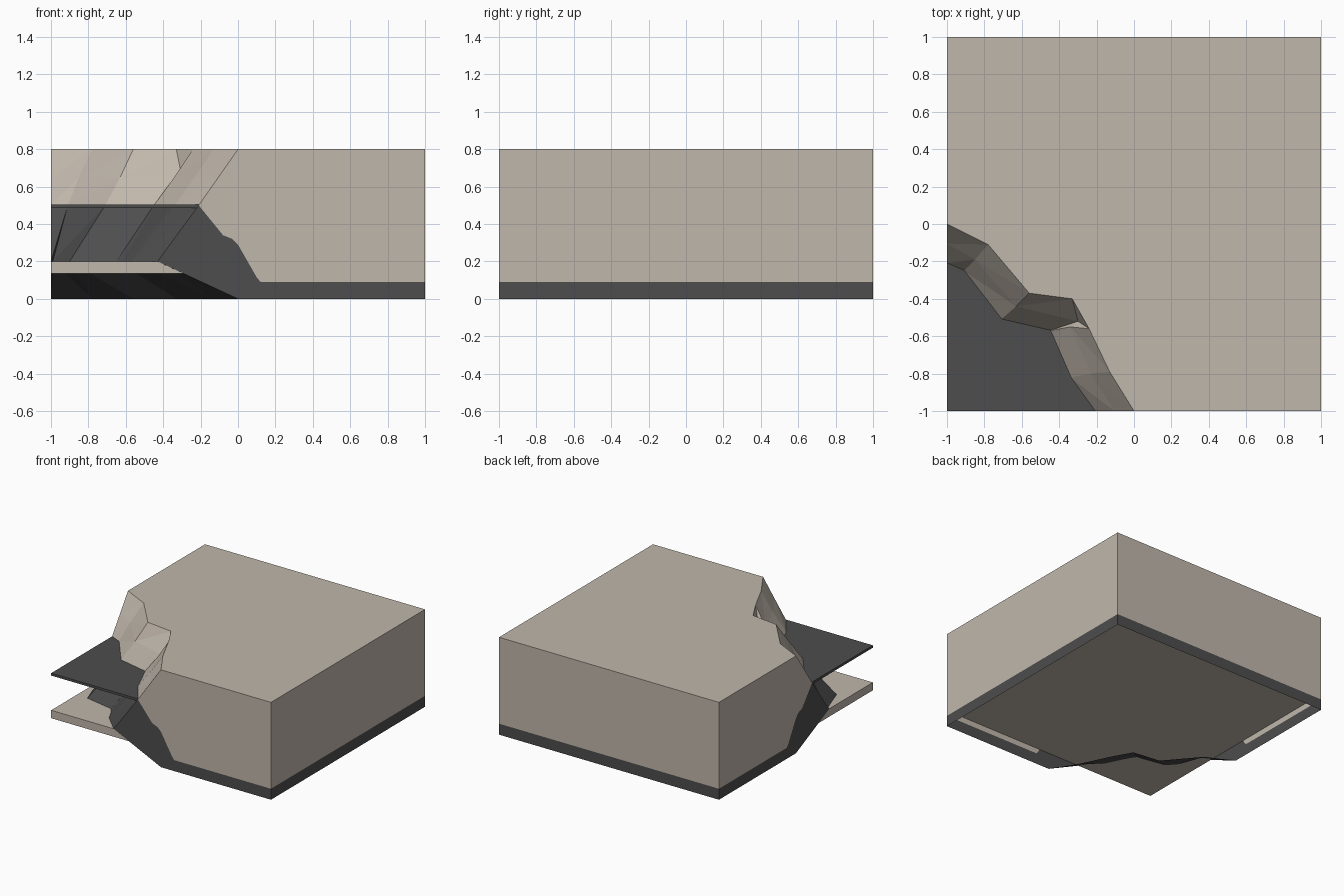
import bpy
import bmesh

default = bpy.data.objects.get("Cube")
if default:
    bpy.data.objects.remove(default, do_unlink=True)


def make_material(name, colour):
    mat = bpy.data.materials.new(name)
    mat.use_nodes = True
    mat.diffuse_color = (*colour, 1)
    shader = mat.node_tree.nodes["Principled BSDF"]
    shader.inputs["Base Color"].default_value = (*colour, 1)
    shader.inputs["Roughness"].default_value = 0.9
    return mat


PALE, DARK = 0, 1
materials = [make_material("pale_stone", (0.53, 0.475, 0.41)),
             make_material("dark_stone", (0.075, 0.075, 0.077))]


def finish(name, bm, mats):
    bmesh.ops.remove_doubles(bm, verts=bm.verts, dist=0.0005)
    bmesh.ops.recalc_face_normals(bm, faces=bm.faces)
    mesh = bpy.data.meshes.new(name)
    bm.to_mesh(mesh)
    bm.free()
    for mat in mats:
        mesh.materials.append(mat)
    obj = bpy.data.objects.new(name, mesh)
    bpy.context.collection.objects.link(obj)
    return obj


def slab(name, low, high, mat):
    bm = bmesh.new()
    bmesh.ops.create_cube(bm, size=1)
    half = 0.999
    for v in bm.verts:
        v.co = (v.co.x * 2 * half, v.co.y * 2 * half, high if v.co.z > 0 else low)
    return finish(name, bm, [mat])


# Cliff outlines by height; the rock leans out, then tucks back under
RIM = [(-1, 0), (-.78, -.11), (-.56, -.37), (-.33, -.40), (-.24, -.56), (-.13, -.79), (0, -1)]
LEDGE = [(-1, -.105), (-.85, -.19), (-.63, -.44), (-.30, -.52), (-.34, -.55), (-.23, -.80), (-.105, -1)]
SHORE = [(-1, -.21), (-.91, -.25), (-.71, -.51), (-.45, -.57), (-.44, -.59), (-.34, -.82), (-.21, -1)]
FOOT = [(-1, -.43), (-.99, -.41), (-.90, -.67), (-.65, -.72), (-.62, -.76), (-.57, -.86), (-.43, -1)]
ROWS = [(RIM, .8), (LEDGE, .65), (SHORE, .5), (FOOT, .2), (RIM, 0)]
BAND = 0.09

block = bmesh.new()


def face(points, material):
    f = block.faces.new([block.verts.new(p) for p in points])
    f.material_index = material


# Broken cliff face, pale above the waterline and dark below
grid = [[(x, y, z) for x, y in row] for row, z in ROWS]
for upper, lower in zip(grid, grid[1:]):
    material = PALE if lower[0][2] > 0.45 else DARK
    for i in range(len(upper) - 1):
        a, b, c, d = upper[i], upper[i + 1], lower[i + 1], lower[i]
        face((a, b, d), material)
        face((b, c, d), material)

# Top surface
face(grid[0] + [(1, -1, .8), (1, 1, .8), (-1, 1, .8)], PALE)

# Two broken walls share one stepped colour boundary
STEP = [(-.08, .34), (-.03, .32), (0, .29), (.10, .115), (.12, BAND), (1, BAND)]
EDGE = [(row[-1][0], z) for row, z in ROWS]


def broken_wall(place):
    face([place(p) for p in EDGE[:3] + STEP + [(1, .8)]], PALE)
    face([place(p) for p in EDGE[2:] + [(1, 0)] + STEP[::-1]], DARK)


broken_wall(lambda p: (p[0], -1, p[1]))
broken_wall(lambda p: (-1, p[0], p[1]))

# Two whole walls with a dark band at the base
for start, end in [((1, -1), (1, 1)), ((1, 1), (-1, 1))]:
    for low, high, material in [(0, BAND, DARK), (BAND, .8, PALE)]:
        face([(*start, low), (*end, low), (*end, high), (*start, high)], material)

finish("cliff_block", block, materials)

# Sheets reaching out of the broken corner
slab("water_sheet", 0.485, 0.505, materials[DARK])
slab("floor_slab", 0.135, 0.2, materials[PALE])
